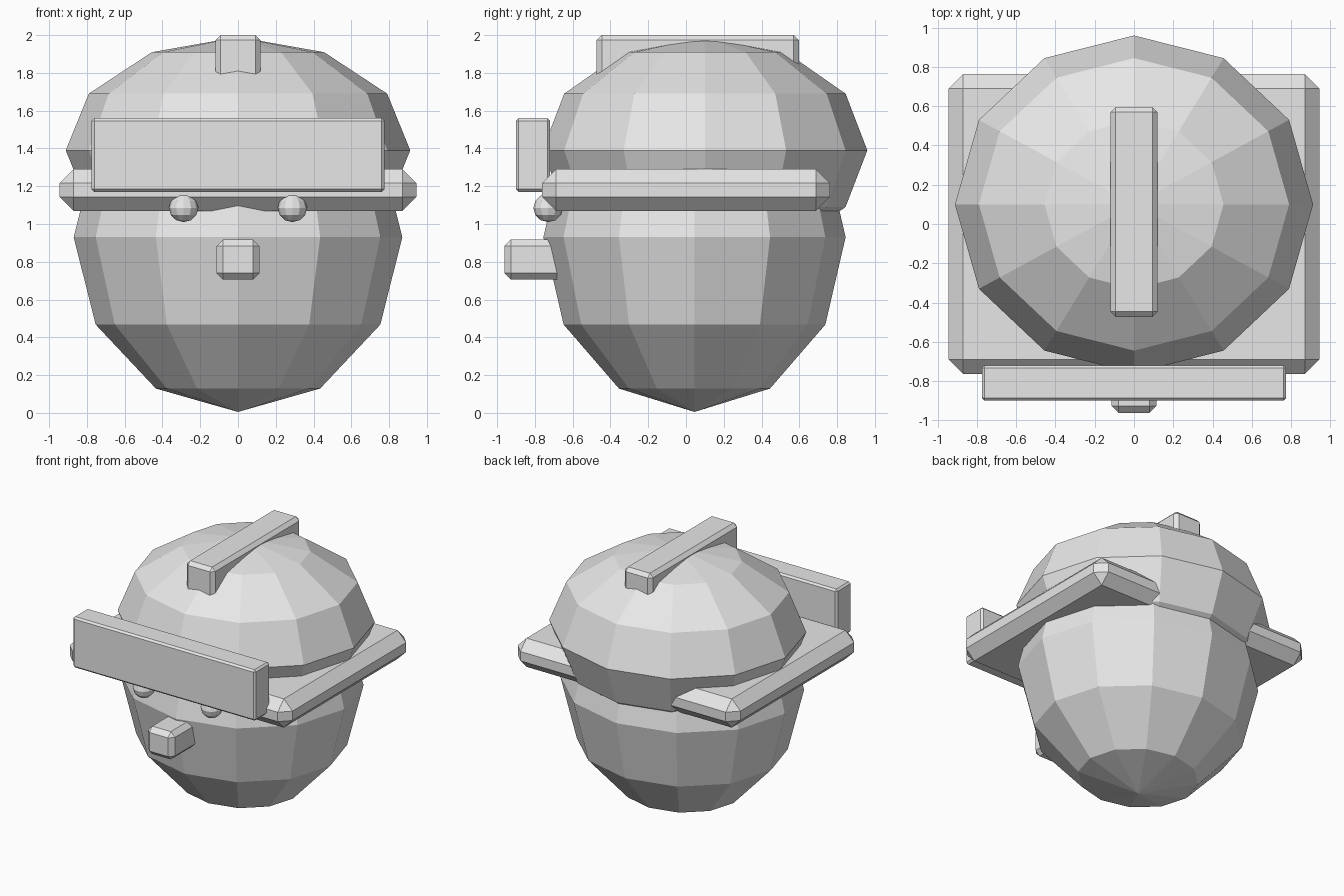
import bpy
import bmesh
from mathutils import Matrix, Vector

cube = bpy.data.objects.get("Cube")
if cube:
    bpy.data.objects.remove(cube, do_unlink=True)

# One plain grey for every part
grey = bpy.data.materials.new("light_grey")
grey.use_nodes = True
grey.diffuse_color = (0.8, 0.8, 0.8, 1)
grey.node_tree.nodes["Principled BSDF"].inputs["Base Color"].default_value = grey.diffuse_color


def add_object(name, bm, location):
    mesh = bpy.data.meshes.new(name)
    bm.to_mesh(mesh)
    bm.free()
    mesh.materials.append(grey)
    obj = bpy.data.objects.new(name, mesh)
    obj.location = location
    bpy.context.collection.objects.link(obj)
    return obj


def faceted_ball(name, location, radii):
    bm = bmesh.new()
    bmesh.ops.create_uvsphere(bm, u_segments=12, v_segments=6, radius=1)
    bmesh.ops.scale(bm, vec=radii, verts=bm.verts)
    return add_object(name, bm, location)


def chamfered_box(name, low, high, chamfer):
    low, high = Vector(low), Vector(high)
    bm = bmesh.new()
    bmesh.ops.create_cube(bm, size=1, matrix=Matrix.Diagonal((*(high - low), 1)))
    obj = add_object(name, bm, (low + high) / 2)
    bevel = obj.modifiers.new("chamfer", 'BEVEL')
    bevel.width = chamfer
    bevel.segments = 1
    return obj


# Head and domed helmet
faceted_ball("head", (0, 0.045, 0.93), (0.87, 0.80, 0.925))
faceted_ball("helmet_dome", (0, 0.1, 1.39), (0.912, 0.86, 0.6))

# Helmet brim, front plate and top crest
chamfered_box("helmet_brim", (-0.945, -0.763, 1.07), (0.945, 0.763, 1.29), 0.074)
chamfered_box("front_plate", (-0.775, -0.9, 1.17), (0.775, -0.72, 1.56), 0.014)
chamfered_box("helmet_crest", (-0.12, -0.473, 1.7), (0.12, 0.597, 2.0), 0.027)

# Face
for side, x in (("left", 0.288), ("right", -0.288)):
    faceted_ball(side + "_eye", (x, -0.73, 1.085), (0.078, 0.078, 0.075))
chamfered_box("nose", (-0.114, -0.962, 0.705), (0.114, -0.6, 0.918), 0.035)
